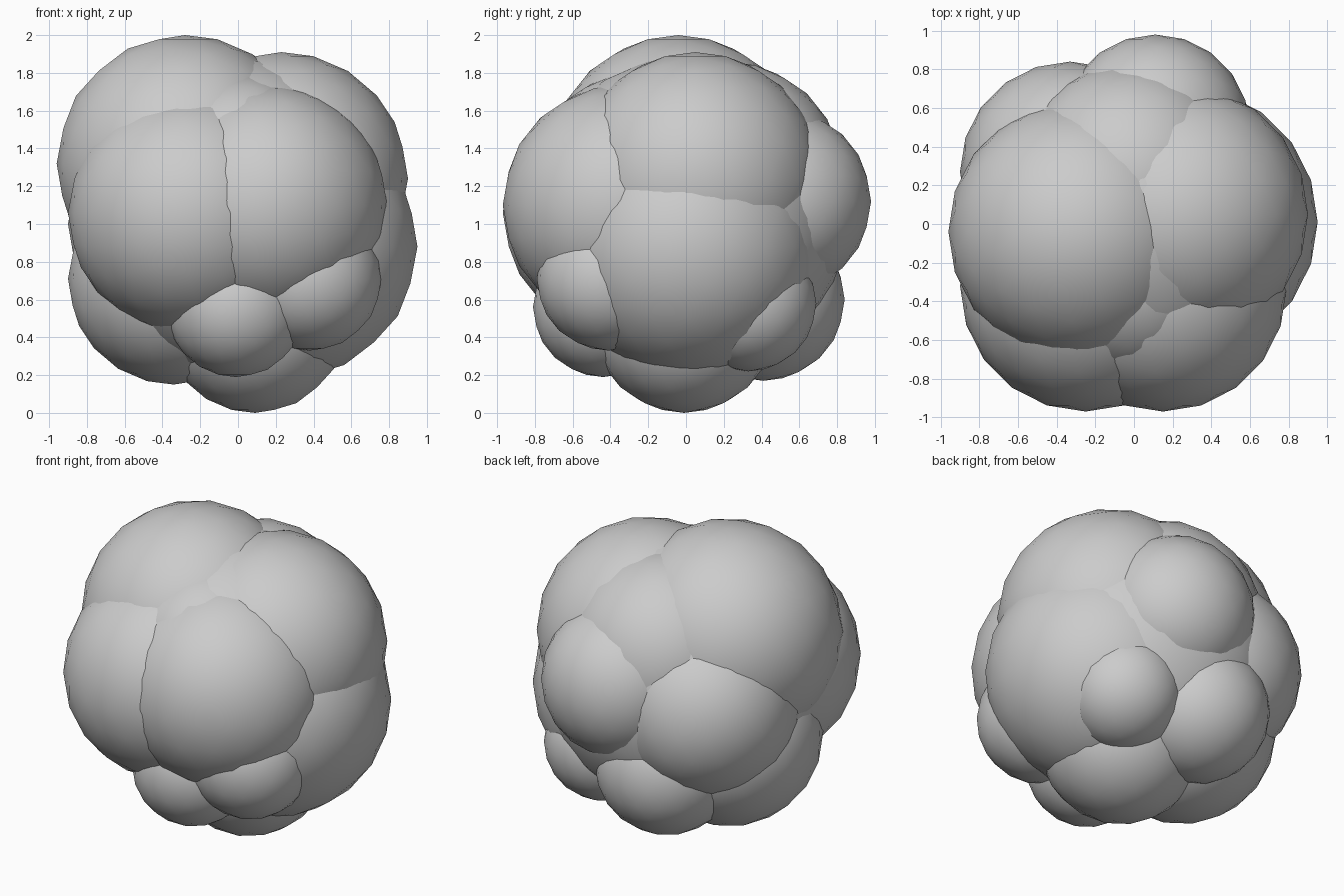
import bpy

if "Cube" in bpy.data.objects:
    bpy.data.objects.remove(bpy.data.objects["Cube"])

# Rounded clump made of overlapping smooth lobes: name -> (centre, radius)
LOBES = {
    # core that fills the creases
    "core": ((0.0, 0.0, 1.03), 0.86),
    # large lobes
    "top_left_lobe": ((-0.28, -0.04, 1.32), 0.68),
    "upper_right_lobe": ((0.23, 0.05, 1.24), 0.67),
    "front_left_lobe": ((-0.25, -0.32, 1.06), 0.65),
    "front_right_lobe": ((0.15, -0.33, 1.10), 0.64),
    "upper_front_lobe": ((0.0, -0.27, 1.27), 0.53),
    "right_lobe": ((0.25, 0.01, 0.88), 0.70),
    "back_upper_lobe": ((-0.02, 0.22, 1.25), 0.61),
    "back_left_lobe": ((-0.33, 0.27, 1.0), 0.57),
    "lower_left_lobe": ((-0.34, 0.04, 0.71), 0.56),
    # smaller bumps
    "back_bump": ((0.11, 0.49, 1.12), 0.49),
    "bottom_bump": ((0.09, -0.01, 0.49), 0.49),
    "low_back_left_bump": ((-0.15, 0.41, 0.60), 0.43),
    "low_back_right_bump": ((0.36, 0.33, 0.58), 0.36),
    "low_front_bump": ((-0.01, -0.44, 0.56), 0.37),
    "low_front_right_bump": ((0.38, -0.41, 0.71), 0.38),
}

for name, (centre, radius) in LOBES.items():
    bpy.ops.mesh.primitive_ico_sphere_add(subdivisions=3, radius=radius, location=centre)
    lobe = bpy.context.object
    lobe.name = name
    bpy.ops.object.shade_smooth()
